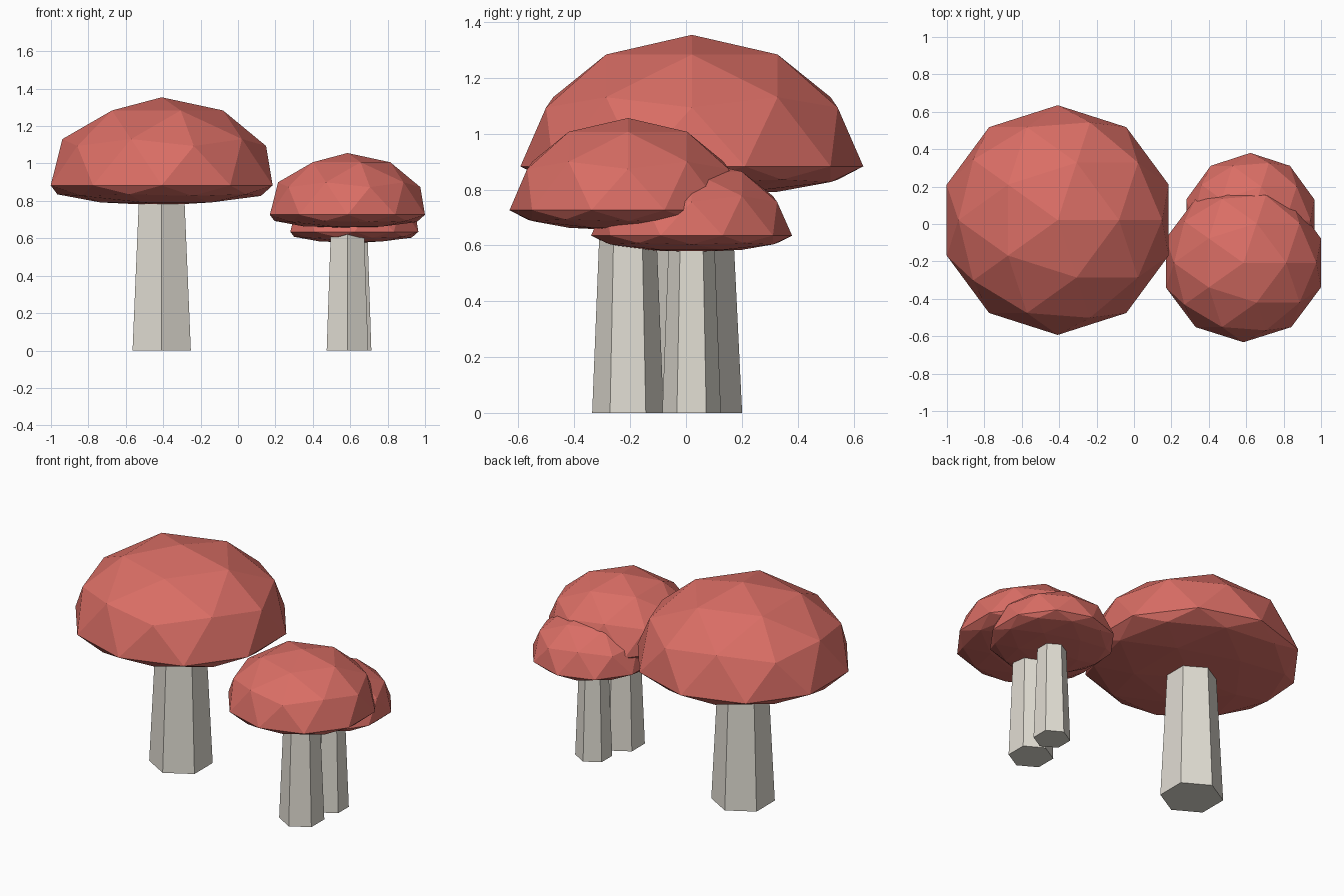
import bpy, bmesh, math
from mathutils import Matrix

if "Cube" in bpy.data.objects:
    bpy.data.objects.remove(bpy.data.objects["Cube"])


def material(name, rgb):
    m = bpy.data.materials.new(name)
    m.diffuse_color = (*rgb, 1)
    m.use_nodes = True
    m.node_tree.nodes["Principled BSDF"].inputs["Base Color"].default_value = m.diffuse_color
    return m


CAP = material("cap_red", (0.70, 0.155, 0.13))
STEM = material("stem_cream", (0.75, 0.72, 0.65))


def add_object(name, bm, mat, location):
    mesh = bpy.data.meshes.new(name)
    bm.to_mesh(mesh)
    bm.free()
    mesh.materials.append(mat)
    ob = bpy.data.objects.new(name, mesh)
    ob.location = location
    bpy.context.collection.objects.link(ob)


def mushroom(name, x, y, rim_z, rx, ry, dome, belly, r_base, r_top):
    # Cap: faceted sphere, domed above the rim and flattened below it
    bm = bmesh.new()
    bmesh.ops.create_icosphere(bm, subdivisions=2, radius=1)
    for v in bm.verts:
        v.co.x *= rx
        v.co.y *= ry
        v.co.z *= dome if v.co.z > 0 else belly
    add_object(name + "_cap", bm, CAP, (x, y, rim_z))

    # Stem: tapered hexagon with a corner facing front, ending inside the cap
    bm = bmesh.new()
    bmesh.ops.create_cone(bm, cap_ends=True, segments=6, radius1=r_base,
                          radius2=r_top, depth=rim_z,
                          matrix=Matrix.Translation((0, 0, rim_z / 2)))
    # make sure a corner lies on the y axis
    if not any(abs(v.co.x) < 1e-4 for v in bm.verts):
        bmesh.ops.rotate(bm, verts=bm.verts, cent=(0, 0, 0),
                         matrix=Matrix.Rotation(math.radians(30), 3, 'Z'))
    add_object(name + "_stem", bm, STEM, (x, y, 0))


mushroom("large", -0.408, 0.021, 0.883, 0.624, 0.614, 0.471, 0.107, 0.18, 0.137)
mushroom("medium", 0.585, -0.208, 0.726, 0.436, 0.424, 0.33, 0.074, 0.128, 0.099)
mushroom("small", 0.622, 0.02, 0.635, 0.36, 0.36, 0.27, 0.06, 0.105, 0.081)
